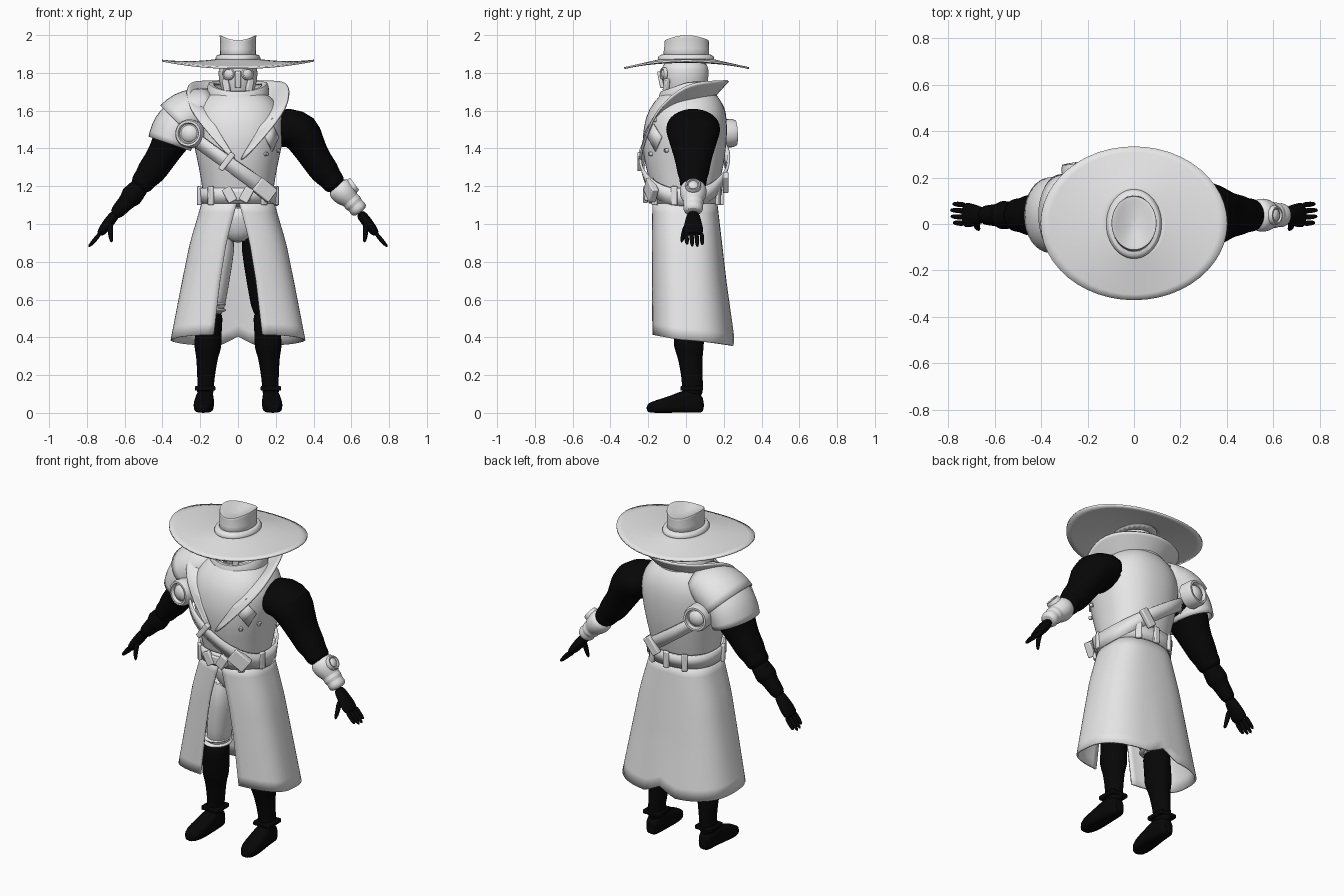
import bpy, bmesh
from math import sin, cos, pi, asin, atan2, copysign
from mathutils import Vector, Euler

if "Cube" in bpy.data.objects:
    bpy.data.objects.remove(bpy.data.objects["Cube"])


def material(name, value):
    m = bpy.data.materials.new(name)
    m.use_nodes = True
    colour = (value, value, value, 1)
    m.diffuse_color = colour
    m.node_tree.nodes["Principled BSDF"].inputs["Base Color"].default_value = colour
    return m


GREY = material("light grey cloth", 0.8)
BLACK = material("black leather", 0.002)


def finish(name, bm, mat, subsurf=0, thick=0.0, bevel=0.0):
    bmesh.ops.recalc_face_normals(bm, faces=bm.faces)
    mesh = bpy.data.meshes.new(name)
    bm.to_mesh(mesh)
    bm.free()
    mesh.materials.append(mat)
    ob = bpy.data.objects.new(name, mesh)
    bpy.context.collection.objects.link(ob)
    bpy.ops.object.select_all(action='DESELECT')
    ob.select_set(True)
    bpy.context.view_layer.objects.active = ob
    bpy.ops.object.shade_smooth_by_angle(angle=0.8)
    if subsurf:
        ob.modifiers.new("Smooth", 'SUBSURF').levels = subsurf
        ob.modifiers["Smooth"].render_levels = subsurf
    if thick:
        mod = ob.modifiers.new("Thickness", 'SOLIDIFY')
        mod.thickness, mod.offset = thick, 0
    if bevel:
        mod = ob.modifiers.new("Bevel", 'BEVEL')
        mod.width, mod.segments = bevel, 2
    return ob


def loft(name, rings, mat, cap=True, closed=True, subsurf=1, thick=0.0):
    """Skin a list of equal point rings."""
    bm = bmesh.new()
    rows = [[bm.verts.new(p) for p in ring] for ring in rings]
    n = len(rows[0])
    for a, b in zip(rows, rows[1:]):
        for i in range(n if closed else n - 1):
            j = (i + 1) % n
            bm.faces.new((a[i], a[j], b[j], b[i]))
    if cap and closed:
        bm.faces.new(rows[0])
        bm.faces.new(rows[-1])
    return finish(name, bm, mat, subsurf, thick)


def angles(n=24):
    return [2 * pi * i / n for i in range(n)]


def oval(z, rx, ry, y=0.0, lift=0.0, n=24):
    """Flat oval ring; lift raises its left and right sides."""
    return [Vector((rx * cos(t), y + ry * sin(t), z + lift * cos(t) ** 2)) for t in angles(n)]


def tube(name, pts, mat, s=1, cap=True, thick=0.0, n=16):
    """Limb through points (x, y, z, radius in plane, radius along y)."""
    centres = [Vector((s * p[0], p[1], p[2])) for p in pts]
    rings = []
    for i, p in enumerate(pts):
        d = centres[min(i + 1, len(pts) - 1)] - centres[max(i - 1, 0)]
        side = d.cross(Vector((0, 1, 0))).normalized()
        rings.append([centres[i] + side * p[3] * cos(t) + Vector((0, p[4] * sin(t), 0)) for t in angles(n)])
    return loft(name, rings, mat, cap, thick=thick)


def disc(name, loc, axis, r, depth, mat=GREY):
    """Round medallion with a raised rim and a domed centre."""
    q = Vector(axis).to_track_quat('Z', 'Y')
    profile = [(1, -.5), (1, .6), (.9, 1), (.75, 1), (.68, .6), (.6, .6), (.5, .85), (.1, 1)]
    rings = [[Vector(loc) + q @ Vector((r * k * cos(t), r * k * sin(t), depth * h)) for t in angles()]
             for k, h in profile]
    return loft(name, rings, mat, subsurf=0)


def box(name, loc, size, rot=(0, 0, 0), mat=GREY):
    bm = bmesh.new()
    bmesh.ops.create_cube(bm, size=1)
    turn = Euler(rot).to_matrix()
    for v in bm.verts:
        v.co = Vector(loc) + turn @ Vector([a * b for a, b in zip(v.co, size)])
    return finish(name, bm, mat, bevel=0.006)


def lerp(table, v):
    """Linear lookup in rows whose first entry rises."""
    v = min(max(v, table[0][0]), table[-1][0])
    for a, b in zip(table, table[1:]):
        if v <= b[0]:
            f = (v - a[0]) / (b[0] - a[0])
            return [p + (q - p) * f for p, q in zip(a, b)][1:]


def power(v, p):
    return copysign(abs(v) ** p, v)


# Coat body: height, half width, front depth, back depth
TORSO = [(1.08, .18, .17, .155), (1.2, .19, .185, .17), (1.3, .208, .215, .2), (1.42, .235, .235, .215),
         (1.52, .25, .225, .22), (1.61, .235, .2, .21), (1.68, .17, .14, .17), (1.72, .1, .1, .12)]


def torso(t, z, out=0.0):
    rx, front, back = lerp(TORSO, z)
    depth = back if sin(t) > 0 else front
    return Vector(((rx + out) * power(cos(t), .88), (depth + out) * power(sin(t), .88), z))


loft("coat_body", [[torso(t, row[0]) for t in angles(32)] for row in TORSO], GREY)

# Coat skirt, open at the front with a notch at the back hem
SKIRT = [(0, .185, .172, .16, .004), (.3, .25, .178, .185, .06), (.6, .295, .178, .21, .095), (1, .352, .178, .25, .128)]
rows = []
for k in range(13):
    t = k / 12
    rx, front, back, gap = lerp(SKIRT, t)
    reach = pi - asin((gap / rx) ** (1 / .75))
    row = []
    for i in range(61):
        phi = reach * (i / 30 - 1)
        hem = .385 - .03 * cos(phi) + .05 * max(0, 1 - abs(phi) / .15)
        depth = back if cos(phi) > 0 else front
        row.append(Vector((rx * power(sin(phi), .75), depth * power(cos(phi), .75), 1.12 + (hem - 1.12) * t)))
    rows.append(row)
loft("coat_skirt", rows, GREY, closed=False, subsurf=0, thick=.01)

# Wide lapel collar, rising behind the neck
INNER = [(0, .15, 1.66), (.13, .1, 1.66), (.18, 0, 1.65), (.16, -.13, 1.6), (.11, -.222, 1.5), (0, -.24, 1.33)]
OUTER = [(0, .25, 1.76), (.2, .17, 1.755), (.272, .02, 1.75), (.272, -.1, 1.66), (.23, -.18, 1.56), (.05, -.245, 1.36)]


def both_sides(half):
    return [Vector((-x, y, z)) for x, y, z in half[:0:-1]] + [Vector(p) for p in half]


low, high = both_sides(INNER), both_sides(OUTER)
loft("lapel_collar", [low, [(a + b) / 2 for a, b in zip(low, high)], high], GREY, closed=False, subsurf=2, thick=.012)

# Neck scarf dipping at the front
scarf = []
for z, rx, ry in [(1.59, .13, .13), (1.64, .152, .15), (1.7, .165, .155), (1.76, .155, .145), (1.74, .13, .125)]:
    scarf.append([p + Vector((0, 0, .05 * min(0, sin(t)))) for p, t in zip(oval(z, rx, ry, .01), angles())])
loft("neck_scarf", scarf, GREY, cap=False, thick=.01)

# Masked head
loft("head", [oval(z, rx, ry, -.005) for z, rx, ry in
              [(1.62, .07, .08), (1.7, .085, .105), (1.76, .103, .125), (1.82, .106, .128), (1.87, .09, .11)]], GREY)
box("mask_nose", (0, -.13, 1.765), (.03, .03, .09), (.2, 0, 0))
for s in (-1, 1):
    disc("mask_eye", (s * .05, -.116, 1.795), (s * .4, -1, 0), .034, .012)
    box("mask_cheek", (s * .062, -.104, 1.735), (.035, .025, .07), (0, s * .2, s * .5))

# Hat
brim = []
for k in range(9):
    f = k / 8
    brim.append(oval(1.87 - .045 * f, .1 + .302 * f, .13 + .2 * f, .003, .04 * f * f, 48))
loft("hat_brim", brim, GREY, cap=False, subsurf=0, thick=.01)
loft("hat_band", [oval(z, rx, ry) for z, rx, ry in
                  [(1.85, .125, .155), (1.88, .122, .153), (1.897, .112, .14), (1.9, .09, .12)]], GREY)
loft("hat_crown", [oval(1.86, .106, .135), oval(1.93, .092, .118, .003),
                   oval(1.968, .098, .118, .004, .026), oval(1.974, .099, .118, .004, .028),
                   oval(1.972, .088, .106, .004, .026), oval(1.965, .05, .06, .004, .01), oval(1.96, .01, .01)], GREY)


# Belt and shoulder strap wrapped around the body
def wrap(name, height, slope, half, out):
    rows = [[], []]
    for t in angles(48):
        p = torso(t, height)
        for _ in range(8):
            p = torso(t, height + slope * p.x)
        for row, side in zip(rows, (-1, 1)):
            row.append(torso(t, p.z + side * half, out))
    loft(name, rows, GREY, cap=False, subsurf=0, thick=.014)


wrap("waist_belt", 1.15, 0, .04, .016)
wrap("shoulder_strap", 1.285, -.78, .045, .022)
for deg in (-130, -52, -15, 62, 90, 118, 195):
    p = torso(deg * pi / 180, 1.15, .026)
    box("belt_loop", p, (.02, .035, .1), (0, 0, atan2(p.y, p.x)))
box("belt_buckle", (0, -.205, 1.15), (.14, .03, .05))
for s in (-1, 1):
    box("buckle_wing", (s * .045, -.215, 1.155), (.05, .025, .08), (0, s * .5, 0))
box("strap_pouch", (.14, -.185, 1.18), (.11, .04, .085), (0, .66, .35))
box("strap_clasp", (-.06, -.245, 1.33), (.03, .025, .11), (0, .66, 0))
box("back_strap_clasp", (.08, .21, 1.22), (.05, .03, .11), (0, .66, 0))


# Chest emblem and studs following the coat surface
def chest(x, z, out=.008):
    rx, front, _ = lerp(TORSO, z)
    return Vector((x, -(front + out) * (1 - abs(x / rx) ** 2.27) ** .44, z))


bm = bmesh.new()
bm.faces.new([bm.verts.new(chest(x, z)) for x, z in [(.18, 1.53), (.213, 1.46), (.18, 1.385), (.145, 1.46)]])
finish("chest_diamond", bm, GREY, thick=.009)
for x, z in [(.18, 1.55), (.213, 1.39), (.15, 1.37)]:
    disc("chest_stud", chest(x, z), (.5, -1, 0), .011, .012)

# Arms, with rolled sleeves
SLEEVE = [(.19, 1.5, .1, .125), (.26, 1.515, .11, .15), (.34, 1.49, .118, .145), (.375, 1.405, .09, .12),
          (.42, 1.33, .08, .095), (.465, 1.27, .08, .087), (.487, 1.243, .063, .072),
          (.512, 1.21, .066, .076), (.53, 1.187, .04, .05)]
BRACER = [(.52, 1.208, .055, .06), (.54, 1.185, .072, .075), (.575, 1.148, .066, .072), (.597, 1.125, .045, .05),
          (.608, 1.112, .056, .06), (.62, 1.1, .042, .048), (.634, 1.083, .052, .056), (.652, 1.06, .04, .045)]
GLOVE = [(.5, 1.222, .05, .055), (.535, 1.18, .052, .058), (.57, 1.14, .064, .066), (.578, 1.13, .046, .05),
         (.62, 1.085, .042, .046), (.66, 1.04, .033, .04)]
PALM = [(.64, 1.065, .026, .032), (.675, 1.02, .03, .042), (.71, .975, .027, .056), (.737, .94, .018, .054)]


def along_arm(pts):
    return [(x, .038, z, a, b) for x, z, a, b in pts]


for s, side in ((1, "left"), (-1, "right")):
    tube(side + "_sleeve", along_arm(SLEEVE), BLACK, s)
    tube(side + "_palm", along_arm(PALM), BLACK, s)
    for k in range(4):
        y, tip = .002 + k * .027, .012 * abs(k - 1.6)
        tube(side + "_finger", [(.725, y, .958, .013, .013), (.762, y + .002, .91, .013, .013),
                                (.798 - tip, y + .004, .872 + tip, .008, .008)], BLACK, s, n=8)
    tube(side + "_thumb", [(.675, .01, 1.01, .018, .02), (.678, -.014, .95, .015, .015),
                           (.667, -.024, .898, .009, .009)], BLACK, s, n=8)
tube("left_bracer", along_arm(BRACER), GREY)
disc("bracer_medallion", (.602, .038, 1.2), (.8, 0, .6), .042, .02)
tube("right_glove_cuff", along_arm(GLOVE), BLACK, -1)

# Layered shoulder guard with medallions
UPPER = [(.13, 1.63, .085, .12), (.2, 1.61, .115, .16), (.27, 1.575, .135, .175), (.315, 1.53, .135, .175)]
LOWER = [(.26, 1.575, .11, .15), (.315, 1.525, .126, .165), (.345, 1.475, .122, .165), (.362, 1.425, .115, .16)]
tube("shoulder_guard_upper", along_arm(UPPER), GREY, -1, cap=False, thick=.012)
tube("shoulder_guard_lower", along_arm(LOWER), GREY, -1, cap=False, thick=.012)
disc("front_medallion", (-.253, -.155, 1.478), (-.25, -1, .05), .075, .045)
disc("back_medallion", (-.235, .215, 1.48), (-.15, 1, .05), .075, .05)

# Hips, legs and boots
loft("hips", [oval(z, rx, ry) for z, rx, ry in [(.9, .05, .07), (.95, .12, .11), (1.03, .15, .13), (1.1, .16, .14)]], GREY)
LEG = [(.08, 0, .98, .08, .1), (.1, 0, .78, .07, .095), (.122, 0, .64, .067, .085), (.14, .01, .5, .062, .075)]
BOOT = [(.15, .01, .54, .065, .075), (.153, .01, .51, .075, .083), (.157, .015, .42, .07, .08),
        (.16, .015, .345, .076, .083), (.163, .02, .31, .06, .068), (.168, .03, .22, .05, .06),
        (.172, .035, .14, .043, .055), (.175, .035, .08, .048, .058)]
FOOT = [(.097, .03, .08), (.06, .044, .115), (0, .048, .13), (-.08, .054, .09), (-.16, .054, .068), (-.212, .026, .048)]
for s, side, mat in ((1, "left", BLACK), (-1, "right", GREY)):
    tube(side + "_trouser_leg", LEG, mat, s)
    tube(side + "_boot", BOOT, BLACK, s)
    foot = [[Vector((s * (.175 - .06 * min(y, 0)) + w * power(cos(t), .6), y, h / 2 * (1 + power(sin(t), .6))))
             for t in angles(16)] for y, w, h in FOOT]
    loft(side + "_foot", foot, BLACK)
    box(side + "_boot_strap", (s * .174, .03, .13), (.108, .12, .025), mat=BLACK)
for z in (.545, .575):
    loft("knee_band", [oval(z + dz, r, r + .014, .005) for dz, r in ((-.014, .066), (0, .08), (.014, .066))], GREY)
    band = bpy.context.object
    band.location.x = -.138
